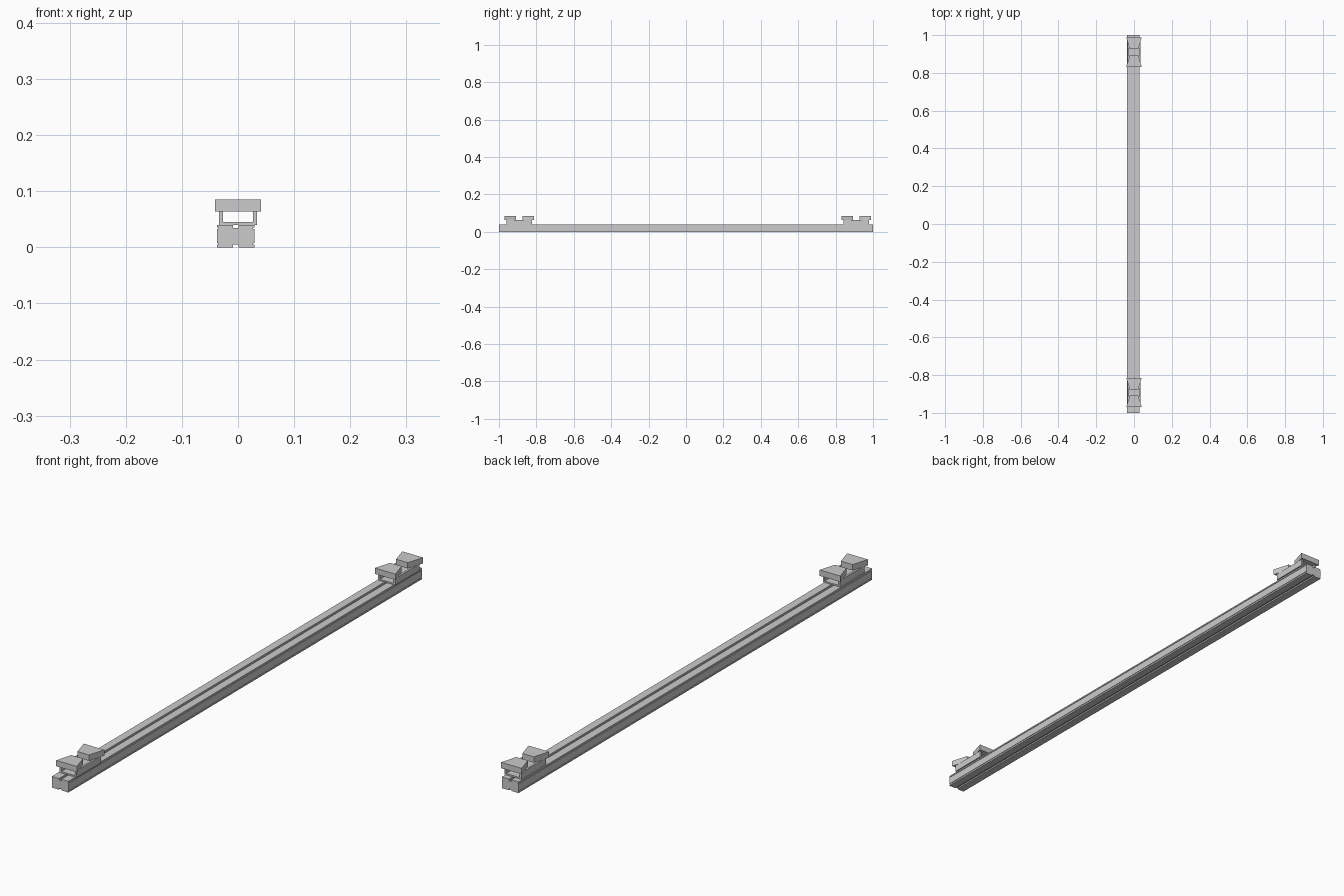
import bpy, bmesh

if "Cube" in bpy.data.objects:
    bpy.data.objects.remove(bpy.data.objects["Cube"])

RAIL_X = -0.004          # rail sits slightly off centre
CLAMPS = {"front": -0.892, "back": 0.91}


def prism(name, outline, axis, lo, hi):
    """Extrude a 2D outline along y (outline is x,z) or z (outline is x,y)."""
    def point(a, b, h):
        return (a, h, b) if axis == "y" else (a, b, h)
    bm = bmesh.new()
    start = [bm.verts.new(point(a, b, lo)) for a, b in outline]
    end = [bm.verts.new(point(a, b, hi)) for a, b in outline]
    bm.faces.new(start)
    bm.faces.new(end)
    n = len(outline)
    for i in range(n):
        j = (i + 1) % n
        bm.faces.new((start[i], start[j], end[j], end[i]))
    bmesh.ops.recalc_face_normals(bm, faces=bm.faces)
    mesh = bpy.data.meshes.new(name)
    bm.to_mesh(mesh)
    bm.free()
    obj = bpy.data.objects.new(name, mesh)
    bpy.context.collection.objects.link(obj)
    return obj


# Rail: one slotted extrusion with thin side grooves, profile mirrored in x
right = [(0.0045, 0.005), (0.0045, 0), (0.033, 0), (0.033, 0.005),
         (0.031, 0.005), (0.031, 0.0075), (0.033, 0.0075), (0.033, 0.0325),
         (0.031, 0.0325), (0.031, 0.035), (0.033, 0.035), (0.033, 0.040),
         (0.0045, 0.040), (0.0045, 0.034)]
left = [(-x, z) for x, z in reversed(right)]
prism("rail", [(x + RAIL_X, z) for x, z in right + left], "y", -1, 1)

for end, yc in CLAMPS.items():
    # Open channel bracket on the rail
    channel = [(-0.034, 0.040), (0.034, 0.040), (0.034, 0.064), (0.027, 0.064),
               (0.027, 0.045), (-0.027, 0.045), (-0.027, 0.064), (-0.034, 0.064)]
    prism(end + "_bracket", channel, "y", yc - 0.069, yc + 0.069)

    # Pair of wedge jaws, narrow ends facing each other
    for side, s in (("outer", -1), ("inner", 1)):
        jaw = [(-0.041, yc + s * 0.078), (0.041, yc + s * 0.078),
               (0.023, yc + s * 0.017), (-0.023, yc + s * 0.017)]
        prism(f"{end}_{side}_jaw", jaw, "z", 0.064, 0.085)
